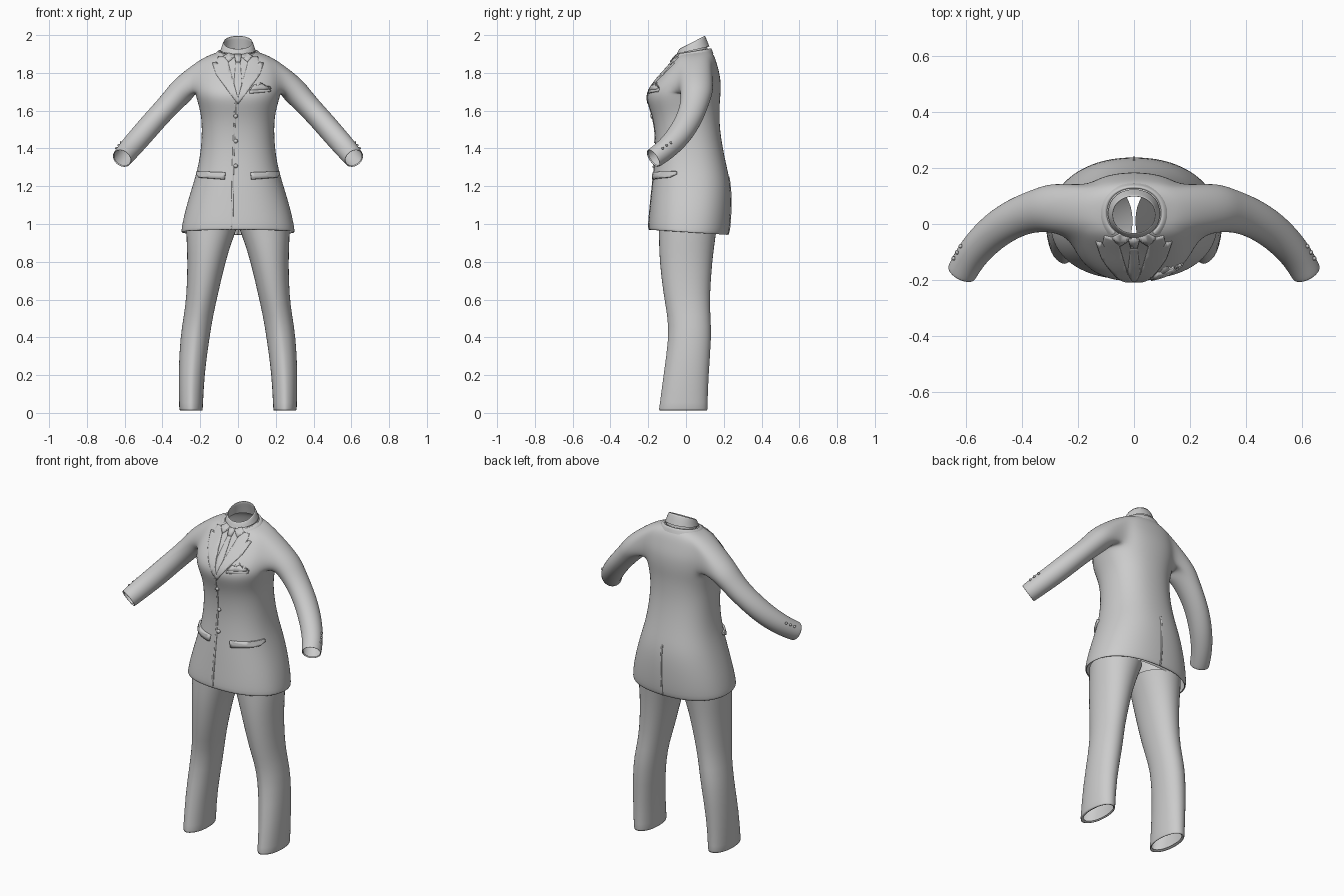
import bpy, bmesh, math
from mathutils import Vector
from mathutils.bvhtree import BVHTree

if "Cube" in bpy.data.objects:
    bpy.data.objects.remove(bpy.data.objects["Cube"])


def finish(name, bm, mirror=False, subsurf=0, thick=0.0):
    bmesh.ops.recalc_face_normals(bm, faces=bm.faces)
    me = bpy.data.meshes.new(name)
    bm.to_mesh(me)
    bm.free()
    ob = bpy.data.objects.new(name, me)
    bpy.context.collection.objects.link(ob)
    for p in me.polygons:
        p.use_smooth = True
    if mirror:
        m = ob.modifiers.new("mirror", "MIRROR")
        m.merge_threshold = 0.002
    if subsurf:
        s = ob.modifiers.new("smooth", "SUBSURF")
        s.levels = s.render_levels = subsurf
    if thick:
        s = ob.modifiers.new("thickness", "SOLIDIFY")
        s.thickness, s.offset = thick, 0
    if thick:
        bpy.context.view_layer.objects.active = ob
        ob.select_set(True)
        bpy.ops.object.shade_smooth_by_angle(angle=math.radians(40))
        ob.select_set(False)
    return ob


def ring(bm, x0, x1, yf, yb, zf, zb, angles, p=2.3):
    """Superellipse ring, tilted so z runs from zf at the front to zb at the back."""
    cx, rx, cy, ry = (x0 + x1) / 2, (x1 - x0) / 2, (yf + yb) / 2, (yb - yf) / 2
    out = []
    for a in angles:
        c, s = math.cos(a), math.sin(a)
        x = math.copysign(abs(c) ** (2 / p), c) if abs(c) > 1e-6 else 0
        y = math.copysign(abs(s) ** (2 / p), s)
        out.append(bm.verts.new((cx + rx * x, cy + ry * y, zf + (zb - zf) * (y + 1) / 2)))
    return out


def skin(bm, rings, closed, skip=lambda r, i: False):
    for r in range(len(rings) - 1):
        a, b = rings[r], rings[r + 1]
        n = len(a)
        for i in range(n if closed else n - 1):
            if not skip(r, i):
                j = (i + 1) % n
                bm.faces.new((a[i], a[j], b[j], b[i]))


FULL = [math.tau * i / 20 for i in range(20)]
HALF = [math.radians(-90 + 15 * i) for i in range(13)]

# Jacket: half torso with an armhole, sleeve grown from the armhole, mirrored
bm = bmesh.new()
torso = [  # half width, front y, back y, front z, back z
    (.295, -.19, .215, .972, .945), (.307, -.205, .23, .962, .935),
    (.285, -.195, .24, 1.07, 1.06), (.243, -.182, .24, 1.2, 1.2),
    (.213, -.17, .218, 1.3, 1.3), (.197, -.162, .196, 1.4, 1.4),
    (.192, -.166, .181, 1.5, 1.5), (.197, -.182, .178, 1.58, 1.58),
    (.215, -.208, .18, 1.65, 1.64), (.23, -.207, .186, 1.70, 1.70),
    (.232, -.165, .185, 1.76, 1.77), (.222, -.11, .17, 1.82, 1.83),
    (.198, -.07, .155, 1.868, 1.882), (.135, -.05, .138, 1.893, 1.908),
    (.09, -.038, .12, 1.90, 1.925)]
rings = [ring(bm, -h, h, yf, yb, zf, zb, HALF) for h, yf, yb, zf, zb in torso]
LO, HI, A, B = 9, 12, 4, 9
skin(bm, rings, False, lambda r, i: LO <= r < HI and A <= i < B)
hole = ([rings[LO][i] for i in range(A, B + 1)] + [rings[r][B] for r in range(LO + 1, HI)]
        + [rings[HI][i] for i in range(B, A - 1, -1)] + [rings[r][A] for r in range(HI - 1, LO, -1)])
arm = [  # x, y, z, radius along y, radius across
    (.283, .058, 1.722, .092, .073), (.335, .05, 1.665, .08, .066), (.39, .036, 1.605, .073, .062),
    (.45, .008, 1.54, .07, .062), (.51, -.035, 1.47, .066, .062), (.565, -.092, 1.408, .06, .06),
    (.598, -.142, 1.368, .056, .057), (.618, -.18, 1.343, .055, .055), (.612, -.168, 1.351, .048, .048)]
loops = [hole]
for k, (x, y, z, ru, rv) in enumerate(arm):
    lo, hi = max(k - 1, 0), min(k + 1, 7)
    t = (Vector(arm[hi][:3]) - Vector(arm[min(lo, 6)][:3])).normalized()
    u = (Vector((0, 1, 0)) - t * t.y).normalized()
    v = t.cross(u)
    n = len(hole)
    loops.append([bm.verts.new(Vector((x, y, z)) + u * ru * math.cos(a) + v * rv * math.sin(a))
                  for a in (math.radians(270 - 180 * 5 / n + 360 * i / n) for i in range(n))])
skin(bm, loops, True)
jacket = finish("jacket", bm, True, 2)

# Trousers: mirrored legs with turned hems, and hips under the jacket
bm = bmesh.new()
legs = [  # inner x, outer x, front y, back y, z
    (.195, .295, -.125, .10, .02), (.187, .312, -.144, .117, .008), (.185, .312, -.138, .115, .03),
    (.178, .317, -.117, .12, .2), (.15, .307, -.087, .137, .4), (.13, .287, -.096, .13, .52),
    (.107, .273, -.12, .127, .62), (.066, .268, -.142, .14, .8), (.03, .274, -.145, .155, .91),
    (.003, .275, -.145, .165, .98)]
rings = [ring(bm, *l[:4], l[4], l[4], FULL, 2.1) for l in legs]
for r in rings[1:6]:  # pressed crease
    r[15].co.y -= .006
skin(bm, rings, True)
finish("trouser_legs", bm, True, 1)
bm = bmesh.new()
hips = [(.275, -.145, .165, .97), (.255, -.145, .19, 1.07), (.22, -.14, .2, 1.2)]
skin(bm, [ring(bm, -h, h, f, b, z, z, FULL) for h, f, b, z in hips], True)
finish("trouser_hips", bm, False, 1)

# Shirt collar: stand and folded-over leaf
bm = bmesh.new()
collar = [(.088, -.038, .118, 1.885, 1.915), (.08, -.036, .108, 1.91, 1.96),
          (.074, -.032, .096, 1.928, 2.0), (.08, -.038, .103, 1.927, 1.997),
          (.094, -.05, .125, 1.90, 1.94)]
skin(bm, [ring(bm, -h, h, f, b, z0, z1, FULL, 2.1) for h, f, b, z0, z1 in collar], True)
finish("shirt_collar", bm, False, 1)
# Jacket collar around the neck, open at the front
bm = bmesh.new()
ARC = [math.radians(-50 + 280 * i / 24) for i in range(25)]
band = [(.097, -.048, .128, 1.895, 1.925), (.106, -.054, .134, 1.905, 1.937),
        (.128, -.07, .146, 1.885, 1.90)]
skin(bm, [ring(bm, -h, h, f, b, z0, z1, ARC, 2.1) for h, f, b, z0, z1 in band], False)
finish("jacket_collar", bm, False, 1)

# Surface of the finished jacket, used to lay details on the cloth
bpy.context.view_layer.update()
dg = bpy.context.evaluated_depsgraph_get()
cloth = BVHTree.FromObject(jacket, dg)


def patch(name, outline, thick=.01, mirror=False, side=-1):
    """Flat outline in x, z laid on the front (-1) or back (1) of the jacket."""
    bm = bmesh.new()
    bm.faces.new([bm.verts.new((x, 0, z)) for x, z in outline])
    bmesh.ops.triangulate(bm, faces=bm.faces)
    xs, zs = [p[0] for p in outline], [p[1] for p in outline]
    for axis, lo, hi in ((0, min(xs), max(xs)), (2, min(zs), max(zs))):
        for k in range(1, int((hi - lo) / .02) + 1):
            co, no = Vector((0, 0, 0)), Vector((0, 0, 0))
            co[axis], no[axis] = lo + k * .02, 1
            bmesh.ops.bisect_plane(bm, geom=bm.verts[:] + bm.edges[:] + bm.faces[:],
                                   plane_co=co, plane_no=no)
    for v in bm.verts:
        hit = cloth.ray_cast(Vector((v.co.x, side, v.co.z)), Vector((0, -side, 0)))[0]
        if hit is None or hit.y * side < -.02:
            hit = cloth.find_nearest(Vector((v.co.x, side * .06, v.co.z)))[0]
        v.co.y = hit.y
    return finish(name, bm, mirror, 0, thick)


def button(name, pos, r):
    hit, no, _, _ = cloth.find_nearest(Vector(pos))
    if no.dot(Vector(pos) - hit) < 0:
        no = -no
    bm = bmesh.new()
    bmesh.ops.create_cone(bm, cap_ends=True, segments=16, radius1=r, radius2=r * .8, depth=.01)
    ob = finish(name, bm)
    ob.location = hit + no * .003
    ob.rotation_euler = no.to_track_quat("Z", "Y").to_euler()


# Lapels, shirt points and tie
patch("lapel", [(.06, 1.885), (.105, 1.882), (.112, 1.855), (.135, 1.85), (.115, 1.79),
                (.05, 1.70), (0, 1.635), (0, 1.665), (.03, 1.77)], .01, True)
patch("shirt_point", [(.008, 1.892), (.05, 1.9), (.078, 1.885), (.05, 1.857)], .014, True)
patch("tie_knot", [(-.02, 1.892), (.02, 1.892), (.012, 1.855), (-.012, 1.855)], .018)
patch("tie_blade", [(-.011, 1.857), (.011, 1.857), (.022, 1.75), (.004, 1.66), (-.004, 1.66), (-.022, 1.75)], .006)

# Front opening edge and back vent
patch("front_edge", [(-.036, .972), (-.026, .968), (-.022, 1.3), (-.01, 1.64), (-.018, 1.64), (-.032, 1.3)], .006)
patch("back_vent", [(-.004, .945), (.004, .945), (.004, 1.25), (-.004, 1.25)], .008, side=1)

# Pockets and handkerchief
patch("hip_pocket_flap", [(.07, 1.235), (.2, 1.245), (.212, 1.262), (.208, 1.277), (.065, 1.272)], .024, True)
patch("breast_pocket", [(.06, 1.69), (.17, 1.7), (.172, 1.718), (.06, 1.708)], .014)
patch("handkerchief", [(.062, 1.705), (.17, 1.712), (.165, 1.725), (.14, 1.728), (.125, 1.742),
                       (.105, 1.728), (.085, 1.735)], .02)

# Buttons
for i, z in enumerate((1.54, 1.435, 1.32)):
    button(f"front_button_{i}", (-.015, -.3, z), .012)
for s in (-1, 1):
    for i in range(3):
        button(f"cuff_button_{i}", (s * (.66 - .015 * i), -.12 + .022 * i, 1.41 + .013 * i), .007)
